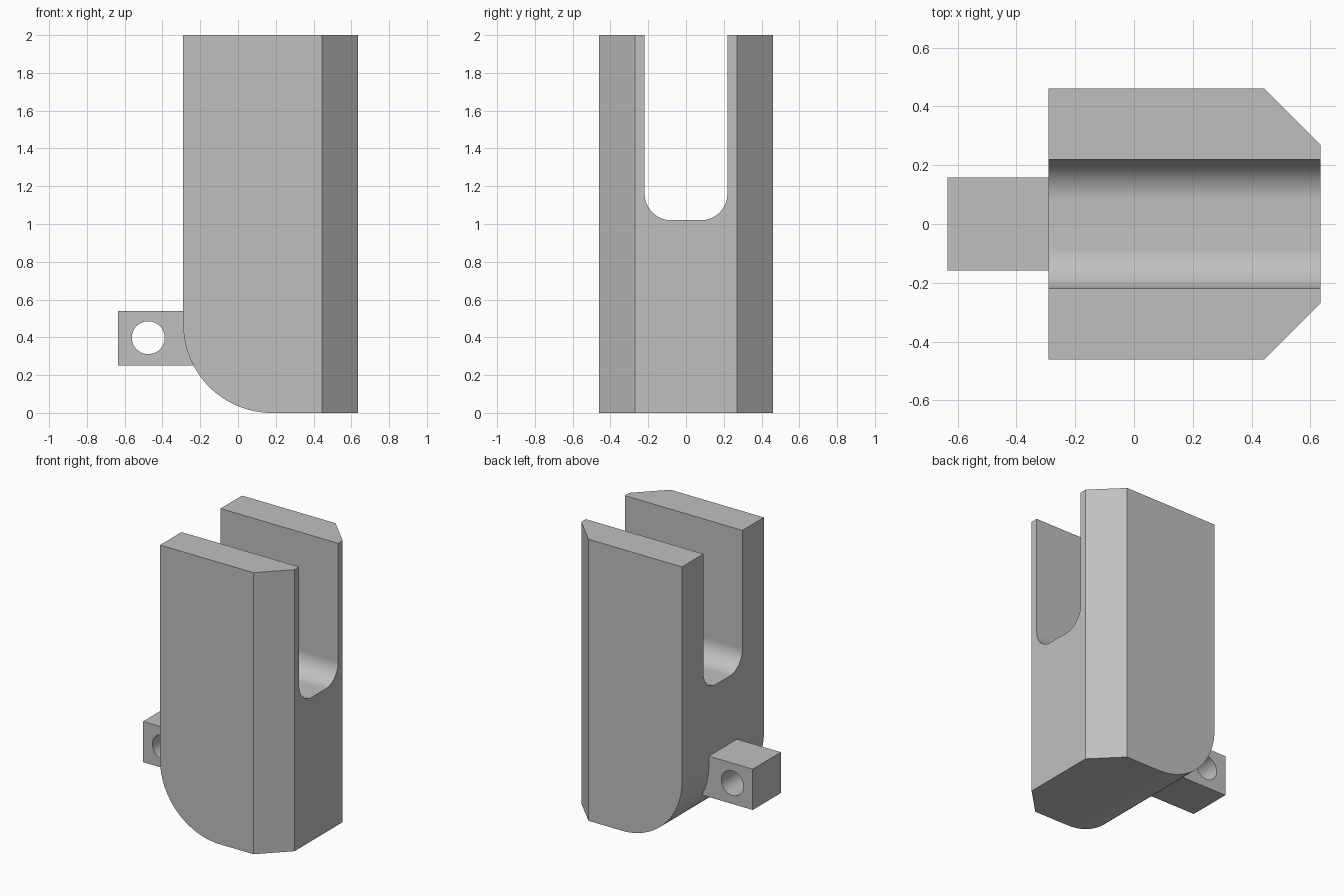
import bpy
import bmesh
import math
from mathutils import Matrix

if "Cube" in bpy.data.objects:
    bpy.data.objects.remove(bpy.data.objects["Cube"], do_unlink=True)

# Single grey material
GREY = (0.53, 0.53, 0.53, 1.0)
grey = bpy.data.materials.new("plain grey")
grey.use_nodes = True
grey.diffuse_color = GREY
grey.node_tree.nodes["Principled BSDF"].inputs["Base Color"].default_value = GREY


def add_object(name, bm):
    bmesh.ops.recalc_face_normals(bm, faces=bm.faces[:])
    mesh = bpy.data.meshes.new(name)
    bm.to_mesh(mesh)
    bm.free()
    mesh.materials.append(grey)
    obj = bpy.data.objects.new(name, mesh)
    bpy.context.collection.objects.link(obj)
    return obj


def box(low, high):
    bm = bmesh.new()
    bmesh.ops.create_cube(bm, size=1)
    for v in bm.verts:
        for i in range(3):
            v.co[i] = high[i] if v.co[i] > 0 else low[i]
    return bm


def bevel_edges(bm, rule, size, segments):
    edges = [e for e in bm.edges if all(rule(v.co) for v in e.verts)]
    bmesh.ops.bevel(bm, geom=edges, offset=size, offset_type='OFFSET',
                    segments=segments, profile=0.5, affect='EDGES')


def combine(target, tool, operation):
    mod = target.modifiers.new(operation.lower(), 'BOOLEAN')
    mod.operation = operation
    mod.solver = 'EXACT'
    mod.object = tool
    bpy.context.view_layer.objects.active = target
    bpy.ops.object.modifier_apply(modifier=mod.name)
    bpy.data.objects.remove(tool, do_unlink=True)


LEFT, RIGHT, DEPTH, HEIGHT = -0.29, 0.634, 0.46, 2.0

# Upright body with two chamfered corners and a rounded lower edge
bm = box((LEFT, -DEPTH, 0), (RIGHT, DEPTH, HEIGHT))
for side in (-1, 1):
    bevel_edges(bm, lambda c: c.x > RIGHT - 0.01 and c.y * side > DEPTH - 0.01, 0.19, 1)
bevel_edges(bm, lambda c: c.x < LEFT + 0.01 and c.z < 0.01, 0.47, 32)
body = add_object("slotted_body", bm)

# Open-topped slot with rounded lower corners
bm = box((-1, -0.219, 1.02), (1, 0.219, 2.5))
for side in (-1, 1):
    bevel_edges(bm, lambda c: c.y * side > 0.21 and c.z < 1.03, 0.14, 16)
combine(body, add_object("slot_cutter", bm), 'DIFFERENCE')

# Side lug with a round cross hole
lug = add_object("side_lug", box((-0.635, -0.158, 0.25), (-0.12, 0.158, 0.54)))
bm = bmesh.new()
bmesh.ops.create_cone(bm, cap_ends=True, segments=48, radius1=0.087, radius2=0.087, depth=1,
                      matrix=Matrix.Translation((-0.475, 0, 0.398))
                      @ Matrix.Rotation(math.pi / 2, 4, 'X'))
combine(lug, add_object("hole_cutter", bm), 'DIFFERENCE')
combine(body, lug, 'UNION')

# Smooth curved walls, crisp edges
bpy.ops.object.select_all(action='DESELECT')
body.select_set(True)
bpy.context.view_layer.objects.active = body
bpy.ops.object.shade_smooth_by_angle(angle=math.radians(30))
weighted = body.modifiers.new("even_shading", 'WEIGHTED_NORMAL')
weighted.keep_sharp = True
